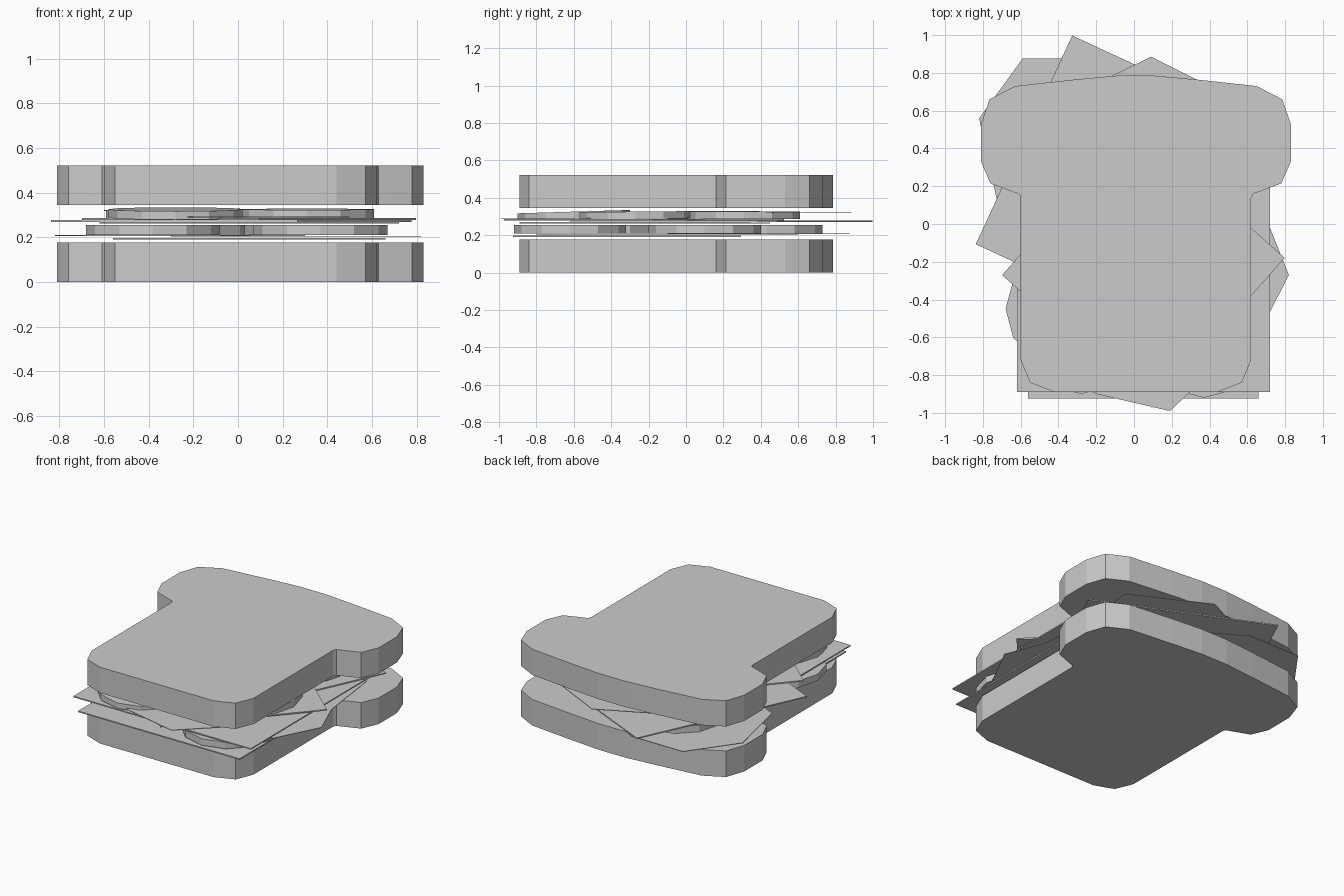
import bpy, bmesh
from math import radians, cos, sin, pi
from mathutils import Matrix

if "Cube" in bpy.data.objects:
    bpy.data.objects.remove(bpy.data.objects["Cube"])


def prism(name, pts, z, h, slope=(0, 0)):
    """Extrude a flat outline upwards; slope tilts it along x and y about its centre."""
    cx = sum(p[0] for p in pts) / len(pts)
    cy = sum(p[1] for p in pts) / len(pts)
    bm = bmesh.new()
    verts = [bm.verts.new((x, y, z + (x - cx) * slope[0] + (y - cy) * slope[1])) for x, y in pts]
    face = bm.faces.new(verts)
    ext = bmesh.ops.extrude_face_region(bm, geom=[face])
    bmesh.ops.translate(bm, vec=(0, 0, h),
                        verts=[g for g in ext["geom"] if isinstance(g, bmesh.types.BMVert)])
    bmesh.ops.recalc_face_normals(bm, faces=bm.faces)
    me = bpy.data.meshes.new(name)
    bm.to_mesh(me)
    bm.free()
    ob = bpy.data.objects.new(name, me)
    bpy.context.collection.objects.link(ob)
    return ob


def square(cx, cy, side, deg):
    rot = Matrix.Rotation(radians(deg), 2)
    pts = []
    for sx, sy in ((-1, -1), (1, -1), (1, 1), (-1, 1)):
        a = radians(deg)
        x, y = sx * side / 2, sy * side / 2
        pts.append((cx + x * cos(a) - y * sin(a), cy + x * sin(a) + y * cos(a)))
    return pts


def disc(cx, cy, r, sides=12):
    return [(cx + r * cos(2 * pi * i / sides), cy + r * sin(2 * pi * i / sides)) for i in range(sides)]


# Bread: half outline mirrored about x = 0.01
half = [(0.43, -0.89), (0.56, -0.84), (0.61, -0.72), (0.61, 0.14), (0.62, 0.16), (0.65, 0.17),
        (0.77, 0.215), (0.82, 0.33), (0.82, 0.53), (0.775, 0.66), (0.64, 0.73),
        (0.32, 0.765), (0.1, 0.785)]
outline = [(0.01 + x, y) for x, y in half] + [(0.01 - x, y) for x, y in reversed(half)]
prism("bottom_bread", outline, 0.0, 0.178)
prism("top_bread", outline, 0.345, 0.176)

# Cheese slices
prism("lower_cheese", square(0.05, -0.315, 1.22, 0), 0.19, 0.008)
prism("middle_cheese", square(0.05, -0.22, 1.34, 0), 0.262, 0.008)
prism("rotated_cheese", square(-0.03, 0.19, 1.217, -24.8), 0.270, 0.008)
prism("diamond_cheese", square(0.05, -0.225, 1.06, 48.5), 0.279, 0.008)

# Tomato slices in two layers
for i, (x, y) in enumerate([(0.37, -0.62), (-0.38, -0.45), (0.33, 0.1), (-0.25, 0.43)]):
    prism(f"lower_tomato_{i + 1}", disc(x, y, 0.3), 0.21, 0.045)
for i, (x, y, sl) in enumerate([(-0.28, -0.6, (0, 0.03)), (0.31, -0.27, (0, 0.01)),
                                (0.3, 0.31, (0, 0)), (-0.29, 0.2, (0.01, 0))]):
    prism(f"upper_tomato_{i + 1}", disc(x, y, 0.3), 0.288, 0.038, sl)

# Lettuce leaves: thin irregular polygons
leaves = [
    ("back_left_lettuce", [(-0.59, 0.875), (-0.2, 0.875), (0.25, 0.6), (0.3, 0.1), (-0.3, -0.1),
                           (-0.72, 0.1), (-0.82, 0.56)], 0.206),
    ("right_lettuce", [(0.82, -0.27), (0.72, -0.02), (0.66, 0.45), (0.2, 0.6), (-0.3, 0.2),
                       (-0.2, -0.4), (0.2, -0.8), (0.6, -0.7)], 0.201),
    ("front_lettuce", [(0.19, -0.99), (0.5, -0.7), (0.45, -0.2), (0.0, 0.1), (-0.5, -0.2),
                       (-0.55, -0.7), (-0.2, -0.9)], 0.2885),
    ("back_lettuce", [(0.09, 0.885), (-0.25, 0.72), (-0.6, 0.5), (-0.5, 0.1), (0.0, -0.05),
                      (0.55, 0.2), (0.6, 0.63)], 0.318),
]
for name, pts, z in leaves:
    prism(name, pts, z, 0.004)
